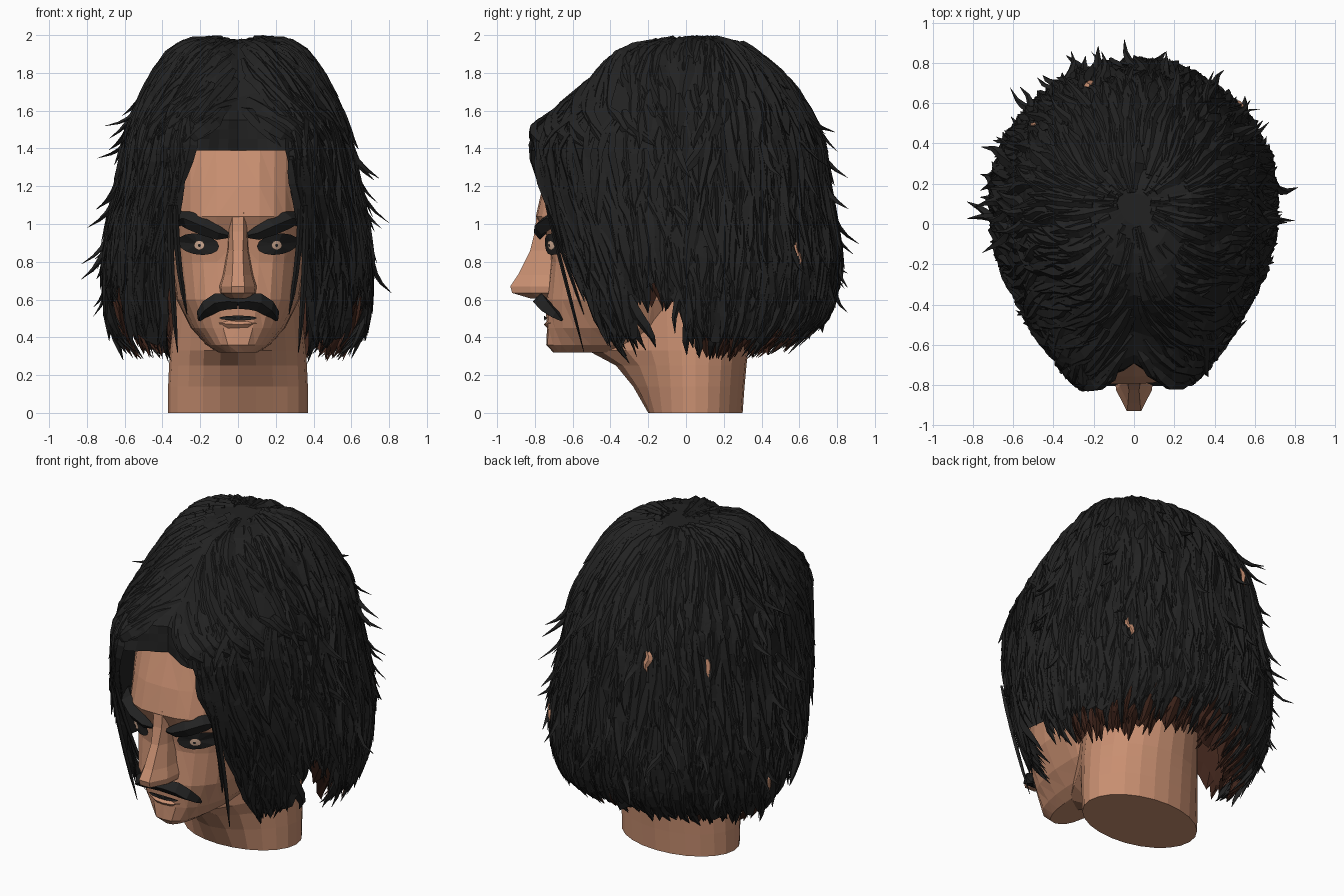
import bpy, bmesh, math, random
from mathutils import Vector

random.seed(4)
cube = bpy.data.objects.get("Cube")
if cube:
    bpy.data.objects.remove(cube)


def material(name, r, g, b):
    m = bpy.data.materials.new(name)
    m.use_nodes = True
    m.diffuse_color = (r, g, b, 1)
    m.node_tree.nodes["Principled BSDF"].inputs["Base Color"].default_value = (r, g, b, 1)
    return m


SKIN = material("skin", 0.58, 0.275, 0.165)
BLACK = material("black_hair", 0.016, 0.016, 0.016)
BROWN = material("dark_brown_underhair", 0.05, 0.018, 0.011)
PALE = material("pale_iris", 0.7, 0.45, 0.32)
FRONT = Vector((0, -1, 0))
rnd = random.uniform


def finish(name, bm, mat, recalc=True):
    if recalc:
        bmesh.ops.recalc_face_normals(bm, faces=bm.faces)
    mesh = bpy.data.meshes.new(name)
    bm.to_mesh(mesh)
    bm.free()
    mesh.materials.append(mat)
    bpy.context.collection.objects.link(bpy.data.objects.new(name, mesh))


def interp(table, key):
    """Linear lookup in rows sorted by their first value."""
    if key <= table[0][0]:
        return table[0][1:]
    for a, b in zip(table, table[1:]):
        if key <= b[0]:
            t = (key - a[0]) / (b[0] - a[0])
            return [p + (q - p) * t for p, q in zip(a[1:], b[1:])]
    return table[-1][1:]


def skin_rows(bm, rows, closed=True, caps=True):
    """Bridge rows of points into quads."""
    vs = [[bm.verts.new(p) for p in row] for row in rows]
    n = len(rows[0])
    for a, b in zip(vs, vs[1:]):
        for i in range(n if closed else n - 1):
            j = (i + 1) % n
            bm.faces.new((a[i], a[j], b[j], b[i]))
    if caps:
        bm.faces.new(vs[0][::-1])
        bm.faces.new(vs[-1])


def strand(bm, pts, radii, normals, depth=0.6):
    """Tapered lock with a flattened diamond section."""
    rows = []
    for i, p in enumerate(pts):
        d = (pts[min(i + 1, len(pts) - 1)] - pts[max(i - 1, 0)]).normalized()
        side = d.cross(normals[i]).normalized()
        up = side.cross(d) * depth
        r = radii[i]
        rows.append([p + side * r, p + up * r, p - side * r, p - up * r])
    skin_rows(bm, rows)


# Head: z, front y, half width, back y
HEAD = [(.32, -.70, .11, -.2), (.36, -.74, .17, -.15), (.45, -.735, .25, -.05),
        (.6, -.745, .325, .1), (.8, -.72, .35, .3), (.92, -.735, .36, .45),
        (1.04, -.8, .36, .52), (1.2, -.76, .36, .55), (1.4, -.69, .37, .55),
        (1.6, -.5, .34, .45), (1.75, -.32, .2, .25)]
MID = -.25


def face_y(x, z):
    front, w, _ = interp(HEAD, z)
    k = max(0, 1 - min(1, abs(x) / w) ** 2.6) ** (1 / 2.6)
    return MID + (front - MID) * k


bm = bmesh.new()
rows = []
for z, front, w, back in HEAD:
    row = []
    for i in range(28):
        a = math.tau * i / 28
        x = w * math.copysign(abs(math.sin(a)) ** .77, math.sin(a))
        y = face_y(x, z) if math.cos(a) > 0 else MID - (back - MID) * math.cos(a)
        row.append((x, y + rnd(-.005, .005), z))
    rows.append(row)
skin_rows(bm, rows)
bmesh.ops.triangulate(bm, faces=[f for f in bm.faces if len(f.verts) == 4])
finish("head", bm, SKIN)

# Neck column with a throat: z, front y, back y, half width, throat depth
bm = bmesh.new()
rows = []
for z, front, back, w, throat in [(0, -.2, .3, .37, 0), (.14, -.21, .31, .37, .07),
                                  (.25, -.22, .32, .365, .15), (.33, -.23, .33, .36, .29),
                                  (.6, -.26, .38, .33, .28), (.9, -.3, .4, .3, .1)]:
    c, d = (front + back) / 2, (back - front) / 2
    rows.append([(w * math.sin(a), c - d * math.cos(a) - throat * max(0, math.cos(a)) ** 6, z)
                 for a in [math.tau * i / 24 for i in range(24)]])
skin_rows(bm, rows)
finish("neck", bm, SKIN)

# Nose: z, front y, ridge half width, base half width
bm = bmesh.new()
skin_rows(bm, [[(-b, -.66, z), (-b * .85, (y - .76) / 2 + .02, z), (-r, y, z),
                (r, y, z), (b * .85, (y - .76) / 2 + .02, z), (b, -.66, z)]
               for z, y, r, b in [(.605, -.82, .02, .06), (.635, -.92, .035, .1),
                                  (.67, -.93, .035, .105), (.73, -.89, .03, .085),
                                  (.86, -.825, .025, .06), (.96, -.8, .03, .055),
                                  (1.06, -.79, .03, .06)]])
finish("nose", bm, SKIN)


def face_lock(name, path, mat, lift, sides):
    bm = bmesh.new()
    for s in sides:
        pts = [Vector((x * s, face_y(x, z) - lift, z)) for x, z, r in path]
        strand(bm, pts, [p[2] for p in path], [FRONT] * len(path), 0.9)
    finish(name, bm, mat)


# Brows, moustache and lip
face_lock("eyebrows", [(.05, .94, .014), (.1, .95, .036), (.18, .985, .046),
                       (.26, 1.02, .047), (.31, 1.03, .04), (.34, 1.0, .018)], BLACK, .028, (1, -1))
face_lock("moustache", [(0, .585, .035), (.05, .59, .042), (.11, .585, .048),
                        (.16, .555, .044), (.195, .52, .028), (.205, .49, .008)], BLACK, .03, (1, -1))
face_lock("lower_lip", [(-.1, .475, .006), (-.05, .47, .022), (0, .468, .024),
                        (.05, .47, .022), (.1, .475, .006)], SKIN, -.006, (1,))


def face_plate(name, cx, cz, rx, rz, tilt, lift, bulge, mat, sides=(1, -1)):
    """Thin domed ellipse lying on the face."""
    bm = bmesh.new()
    for s in sides:
        rim = []
        for i in range(14):
            a = math.tau * i / 14
            x = cx + rx * math.cos(a)
            z = cz + rz * math.sin(a) + tilt * math.cos(a)
            rim.append(bm.verts.new((x * s, face_y(x, z) - lift, z)))
        mid = bm.verts.new((cx * s, face_y(cx, cz) - lift - bulge, cz))
        for a, b in zip(rim, rim[1:] + rim[:1]):
            bm.faces.new((a, b, mid) if s > 0 else (b, a, mid))
    finish(name, bm, mat, False)


face_plate("eyes", .21, .893, .11, .056, .012, .022, .008, BLACK)
face_plate("irises", .205, .887, .028, .024, 0, .034, .003, PALE)
face_plate("pupils", .205, .887, .008, .008, 0, .041, .001, BLACK)
face_plate("mouth", 0, .502, .1, .013, 0, .012, .002, BLACK, (1,))

# Hair envelope: z, half width, front depth, back depth
HAIR = [(.28, .59, .5, .52), (.4, .65, .55, .64), (.5, .68, .6, .74), (.6, .695, .64, .78),
        (.8, .705, .72, .81), (1.0, .68, .8, .785), (1.2, .635, .88, .755), (1.4, .6, .92, .725),
        (1.5, .575, .88, .695), (1.6, .54, .75, .645), (1.7, .49, .62, .58),
        (1.8, .435, .52, .5), (1.9, .365, .41, .37), (1.96, .28, .28, .27),
        (1.985, .19, .17, .2), (1.995, .07, 0, .15)]
INNER = [(.4, .4), (.8, .365), (1.0, .345), (1.2, .3), (1.4, .25), (1.46, 0)]
HEM = [(0, .38), (.15, .42), (.2, .67), (.28, .7), (.35, .42), (.7, .43), (1, .49)]
WIDEST = .11


def surf(a, z, k=1.0):
    w, f, b = interp(HAIR, z)
    c = math.cos(a)
    x = w * math.sin(a)
    y = max(WIDEST - (f + WIDEST if c > 0 else b - WIDEST) * c, -.81)
    if y < 0 and z > 1.25:
        y *= 1 - .14 * max(0, 1 - abs(x) / .2)
    dip = .03 * max(0, 1 - abs(x) / .12) if z > 1.6 and y < .3 else 0
    return Vector((x * k, y * k, z - dip))


def opening(z):
    return math.asin(interp(INNER, z)[0] / interp(HAIR, z)[0])


def hem(u):
    return interp(HEM, min(u, 1 - u) * 2)[0]


def angle(u, z):
    a = opening(z)
    return a + (math.tau - 2 * a) * u


def curtain(drop, start, tuck):
    """Hanging hair sheet from the hairline to the hem."""
    rows = []
    for j in range(13):
        t = j / 12
        row = []
        for i in range(73):
            u = start + (1 - 2 * start) * i / 72
            z = 1.4 + (hem(u) - drop - 1.4) * t
            p = surf(angle(u, z), z, 1 - tuck * (.2 + .8 * t ** 4) + rnd(-.018, .012))
            if j == 12:
                p.z += rnd(-.07, .05)
            row.append(p)
        rows.append(row)
    return rows


bm = bmesh.new()
skin_rows(bm, curtain(.08, .1, .2), False, False)
finish("underhair", bm, BROWN, False)

# Outer hair: curtain plus crown
bm = bmesh.new()
skin_rows(bm, curtain(0, 0, 0), False, False)
rows = [[surf(math.tau * i / 72, z, rnd(.985, 1.01)) for i in range(72)]
        for z in (1.39, 1.45, 1.5, 1.55, 1.6, 1.7, 1.8, 1.9, 1.96, 1.985, 1.995)]
skin_rows(bm, rows, True, False)
bm.verts.ensure_lookup_table()
bm.faces.new(bm.verts[-72:])
finish("hair_shell", bm, BLACK, False)

# Lining that closes the hair against the cheeks
bm = bmesh.new()
for s in (1, -1):
    rows = []
    for z in (.72, .9, 1.05, 1.2, 1.39):
        p = surf(s * opening(z), z, .99)
        rows.append([p, Vector((s * .345, -.4, z)), Vector((s * .33, -.2, z))])
    skin_rows(bm, rows, False, False)
finish("hair_lining", bm, BLACK)


def hang(bm, a, z0, z1, r, drift, kick, k=1.0, roll=.4):
    """Wavy lock lying on the hair envelope, with a lifted tip."""
    pts, radii, normals = [], [], []
    wave, twist = rnd(-.025, .025), rnd(-roll, roll)
    for i, taper in enumerate((.5, 1, 1.1, .95, .6, .06)):
        t = i / 5
        z = z0 + (z1 - z0) * t
        gap = opening(z)
        ang = min(max(a + drift * t + wave * math.sin(t * 6), gap), math.tau - gap)
        p = surf(ang, z, k)
        n = (p - Vector((0, .05, min(z, 1.2)))).normalized()
        p += n * (.002 + kick * t ** 3)
        p.z = min(p.z, 1.99)
        pts.append(p)
        normals.append((n + Vector((-n.y, n.x, 0)) * twist).normalized())
        radii.append(r * taper)
    strand(bm, pts, radii, normals)


# Locks over the sides and back
bm = bmesh.new()
for i in range(600):
    u = rnd(0, 1)
    z0 = rnd(hem(u) + .2, 1.7)
    z1 = max(z0 - rnd(.25, .55), hem(u) - .04)
    hang(bm, angle(u, min(z0, 1.38)), z0, z1, rnd(.018, .036), rnd(-.12, .12), rnd(-.01, .04))
finish("side_and_back_locks", bm, BLACK)

# Combed locks over the crown, swept away from the parting
bm = bmesh.new()
for i in range(380):
    a = rnd(-math.pi, math.pi)
    z0 = 1.994 - .45 * rnd(0, 1) ** 2
    front = max(0, math.cos(a))
    z1 = max(z0 - rnd(.12, .35), 1.41)
    hang(bm, a % math.tau, z0, z1, rnd(.02, .04), math.copysign(.4 * front, a) + rnd(-.1, .1),
         rnd(-.006, .006 + .02 * (1 - front)), 1, .2)
finish("crown_locks", bm, BLACK)

# Ragged hem and wild tips
bm = bmesh.new()
for i in range(170):
    u = (i + rnd(0, 1)) / 170
    z1 = hem(u) - rnd(-.02, .15)
    hang(bm, angle(u, .6), z1 + rnd(.25, .45), z1, rnd(.018, .04), rnd(-.12, .12), rnd(-.08, .03))
for i in range(55):
    z1 = rnd(.45, 1.55)
    hang(bm, rnd(1.3, math.tau - 1.3), z1 + rnd(.15, .3), z1, rnd(.015, .03),
         rnd(-.15, .15), rnd(.06, .14))
finish("ragged_tips", bm, BLACK)

# Brown locks under the hem
bm = bmesh.new()
for i in range(90):
    u = rnd(.21, .79)
    z1 = hem(u) - rnd(.06, .16)
    hang(bm, angle(u, .6), z1 + .25, z1, rnd(.02, .04), rnd(-.1, .1), rnd(-.06, .01), rnd(.84, .98))
finish("underhair_locks", bm, BROWN)

# Slivers of scalp between the locks
bm = bmesh.new()
for a, z in ((4.07, 1.4), (4.6, .62), (2.3, .9), (3.5, 1.45)):
    hang(bm, a, z, z - .12, .02, .02, 0, 1.02, 0)
finish("scalp_slivers", bm, SKIN)

# Long locks framing the face
bm = bmesh.new()
for s in (1, -1):
    for i in range(14):
        z0, z1 = rnd(1.2, 1.45), rnd(.28, .6)
        a = opening(min(z0, 1.4)) + rnd(0, .35)
        hang(bm, a if s > 0 else math.tau - a, z0, z1, rnd(.02, .034), s * rnd(0, .25), 0)
    for x, z1, bend in ((.33, .52, -.06), (.36, .32, -.04)):
        pts = [Vector((s * (x + bend * t * t), -.74 + .2 * t, 1.1 + (z1 - 1.1) * t))
               for t in (0, .2, .4, .6, .8, 1)]
        strand(bm, pts, [.01, .016, .016, .015, .012, .002], [FRONT] * 6)
finish("face_framing_locks", bm, BLACK)
